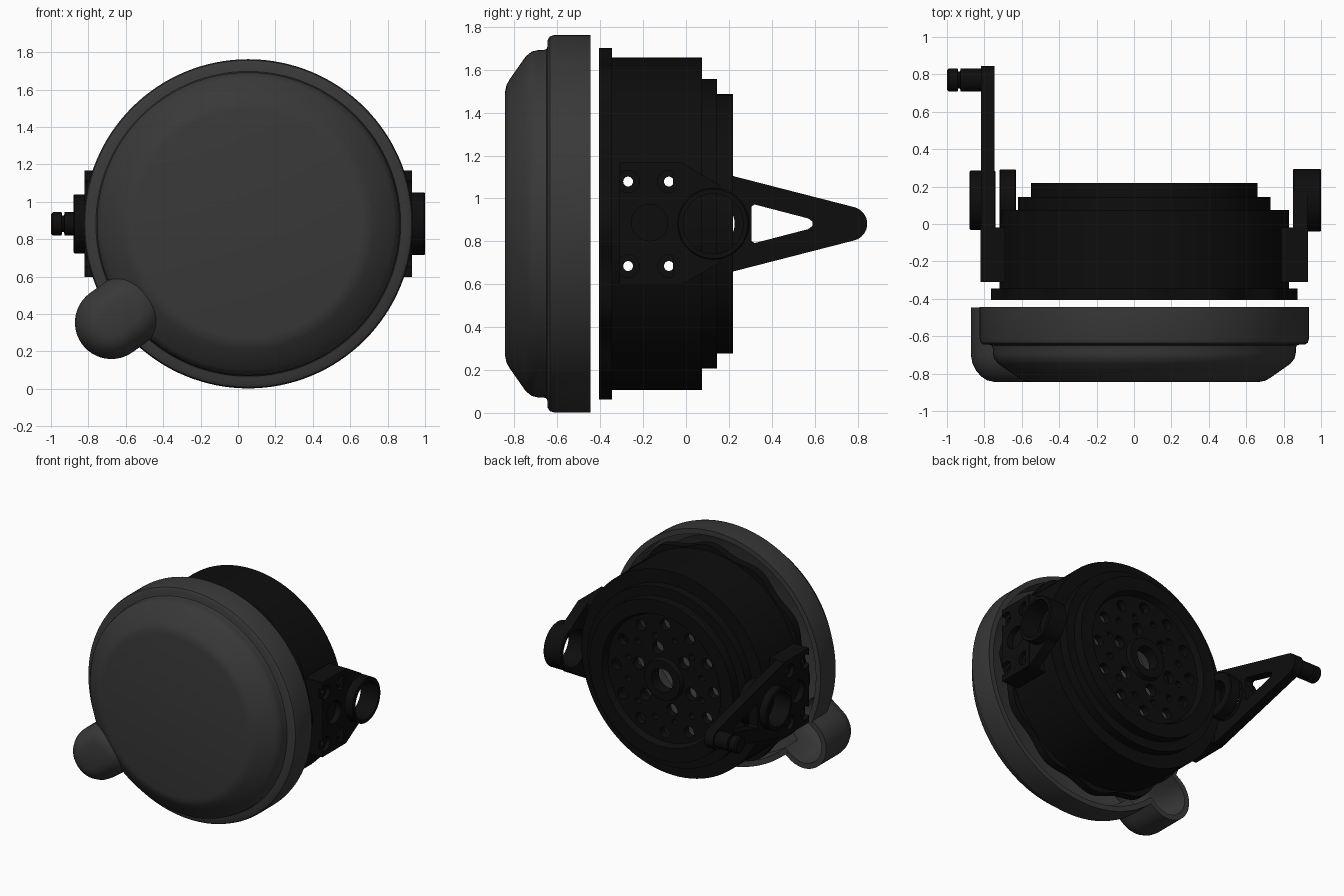
import bpy, bmesh
from math import cos, sin, pi, tau, atan2
from mathutils import Matrix

if "Cube" in bpy.data.objects:
    bpy.data.objects.remove(bpy.data.objects["Cube"])

CX, CZ = 0.055, 0.882        # drum axis (runs along y)
PY = 0.127                   # pivot boss axis (runs along x)


def material(name, v):
    m = bpy.data.materials.new(name)
    m.diffuse_color = (v, v, v, 1)
    m.use_nodes = True
    m.node_tree.nodes["Principled BSDF"].inputs["Base Color"].default_value = m.diffuse_color
    return m


GREY, BLACK = material("dark_grey", 0.04), material("black", 0.004)


def finish(name, bm, mat):
    bmesh.ops.remove_doubles(bm, verts=bm.verts, dist=1e-5)
    bmesh.ops.recalc_face_normals(bm, faces=bm.faces)
    me = bpy.data.meshes.new(name)
    bm.to_mesh(me)
    bm.free()
    me.materials.append(mat)
    ob = bpy.data.objects.new(name, me)
    bpy.context.collection.objects.link(ob)
    return ob


def loft(name, rings, mat, caps=False, loop=False):
    bm = bmesh.new()
    vs = [[bm.verts.new(p) for p in ring] for ring in rings]
    pairs = list(zip(vs, vs[1:])) + ([(vs[-1], vs[0])] if loop else [])
    for a, b in pairs:
        for i in range(len(a)):
            j = (i + 1) % len(a)
            bm.faces.new((a[i], a[j], b[j], b[i]))
    if caps:
        bm.faces.new(vs[0])
        bm.faces.new(vs[-1])
    return finish(name, bm, mat)


def lathe(name, prof, mat, axis='Y', c=(CX, CZ), n=96, loop=False, wave=0.0):
    """prof = (radius, position on axis)"""
    rings = []
    for r, a in prof:
        ring = []
        for i in range(n):
            t = tau * i / n
            q = r - (wave * (1 - cos(12 * t)) if r > 0.8 else 0)
            u, v = c[0] + q * cos(t), c[1] + q * sin(t)
            ring.append((u, a, v) if axis == 'Y' else (a, u, v))
        rings.append(ring)
    return loft(name, rings, mat, caps=not loop, loop=loop)


def prism(name, outline, x0, x1):
    """outline in (y, z offset from the drum axis), extruded along x"""
    return loft(name, [[(x, y, CZ + z) for y, z in outline] for x in (x0, x1)], BLACK, caps=True)


def cylinders(items, axis):
    """items = (x, y, z, radius, length), used as one cutter"""
    bm = bmesh.new()
    rot = Matrix.Rotation(pi / 2, 4, 'X' if axis == 'Y' else 'Y')
    for x, y, z, r, d in items:
        bmesh.ops.create_cone(bm, cap_ends=True, segments=24, radius1=r, radius2=r, depth=d,
                              matrix=Matrix.Translation((x, y, z)) @ rot)
    return finish("cutter", bm, BLACK)


def boolean(ob, other, op='DIFFERENCE', keep=False):
    m = ob.modifiers.new("bool", 'BOOLEAN')
    m.operation, m.object, m.solver = op, other, 'EXACT'
    bpy.context.view_layer.objects.active = ob
    bpy.ops.object.modifier_apply(modifier=m.name)
    if not keep:
        bpy.data.objects.remove(other)


# --- front cover: domed dish with a side lobe, hollow at the back
def lobe(name, r, layers):
    ax, az, d = -0.677, 0.354, atan2(0.53, 0.73)
    rings = []
    for y, inset in layers:
        ring = []
        for k, s in ((0.11, -pi / 2), (0.0, pi / 2)):
            for i in range(25):
                t = d + s + pi * i / 24
                ring.append((ax + k * cos(d) + (r - inset) * cos(t), y,
                             az + k * sin(d) + (r - inset) * sin(t)))
        rings.append(ring)
    return loft(name, rings, GREY, caps=True)


cover = lathe("front_cover", [(.88, -.445), (.88, -.615), (.874, -.635), (.858, -.645), (.83, -.645),
                              (.815, -.65), (.81, -.665), (.81, -.69), (.803, -.72), (.78, -.748),
                              (.67, -.825), (.645, -.838), (.61, -.845)], GREY, n=128)
boolean(cover, lobe("lobe", .195, [(-.446, 0), (-.70, 0), (-.745, .008), (-.785, .028),
                                   (-.815, .055), (-.835, .085), (-.8445, .125)]), 'UNION')
boolean(cover, lathe("cavity", [(.84, -.40), (.84, -.60), (.77, -.62), (.77, -.70), (.60, -.805)], GREY, n=128))
boolean(cover, lobe("lobe_cavity", .155, [(-.39, 0), (-.70, 0), (-.75, .02), (-.785, .06), (-.80, .1)]))

# --- stepped drum with perforated back plate
drum = lathe("drum", [(.725, -.40), (.775, -.40), (.775, .075), (.675, .075), (.675, .145), (.605, .145),
                      (.605, .22), (.50, .22), (.48, .175), (.16, .175), (.15, .21), (.09, .21),
                      (.09, .12), (.54, .12), (.57, .05), (.72, .02)], BLACK, loop=True)
holes = []
for n, ring_r, r, off in ((12, .41, .042, 0), (12, .32, .024, .5), (6, .23, .046, .25)):
    for i in range(n):
        t = tau * (i + off) / n
        holes.append((CX + ring_r * cos(t), .15, CZ + ring_r * sin(t), r, .3))
boolean(drum, cylinders(holes, 'Y'))
flange = lathe("drum_flange", [(.72, -.405), (.82, -.405), (.82, -.345), (.72, -.345)], BLACK,
               n=192, loop=True, wave=.018)

# --- side mounting plates
block = [(-.31, -.285), (-.02, -.285), (-.02, .285), (-.31, .285)]
right_plate = prism("right_mount_plate", block, .785, .93)
left_plate = prism("left_mount_plate", block, -.82, -.69)
tab = [(-.06, -.275), (-.02, -.285), (.15, -.185), (.21, -.12), (.21, .12), (.15, .185), (-.02, .285), (-.06, .275)]
right_tab = prism("right_mount_tab", tab, .85, .928)

# --- triangular lever arm on the left
tip = [(.765 + .08 * cos(t), .08 * sin(t)) for t in (pi * (-.42 + .84 * i / 16) for i in range(17))]
arm = prism("lever_arm", [(-.31, -.284), (-.02, -.284)] + tip + [(-.02, .284), (-.31, .284)], -.819, -.745)
boolean(arm, prism("arm_window", [(.32, -.09), (.57, -.025), (.59, -.01), (.59, .01), (.57, .025),
                                  (.32, .09), (.305, .08), (.305, -.08)], -.9, -.7))
knob = lathe("lever_knob", [(.052, -1), (.062, -.99), (.062, -.943), (.045, -.94), (.045, -.93),
                            (.062, -.927), (.062, -.79)], BLACK, 'X', (.77, CZ), 48)

# --- pivot bosses
def boss(name, r, inner, x0, x1):
    return lathe(name, [(inner, x0), (r - .006, x0), (r, x0 + .006), (r, x1 - .006), (r - .006, x1),
                        (inner, x1)], BLACK, 'X', (PY, CZ), 64, loop=True)


bosses = [boss("right_boss", .168, .14, .85, 1.0), boss("left_boss", .158, .13, -.88, -.74),
          boss("left_inner_boss", .165, .10, -.72, -.63)]
boolean(right_tab, cylinders([(.9, PY, CZ, .141, .3)], 'X'))
boolean(arm, cylinders([(-.8, PY, CZ, .131, .3)], 'X'))

# --- screw holes: two go through everything, all four are countersunk
corners = [(y, CZ + s * .197) for y in (-.27, -.08) for s in (1, -1)]
for part in (drum, right_plate, left_plate, arm):
    boolean(part, cylinders([(0, y, z, .023, 2.4) for y, z in corners], 'X'))
for part, x in ((right_plate, .93), (left_plate, -.82), (arm, -.82)):
    sink = [(x, y, z, .052, .06) for y, z in corners] + [(x, -.17, CZ + .005, .085, .09)]
    boolean(part, cylinders(sink, 'X'))

# --- smooth shading with crisp edges
bpy.ops.object.select_all(action='DESELECT')
for ob in bpy.context.collection.objects:
    ob.select_set(True)
bpy.context.view_layer.objects.active = cover
bpy.ops.object.shade_smooth_by_angle(angle=0.6)
